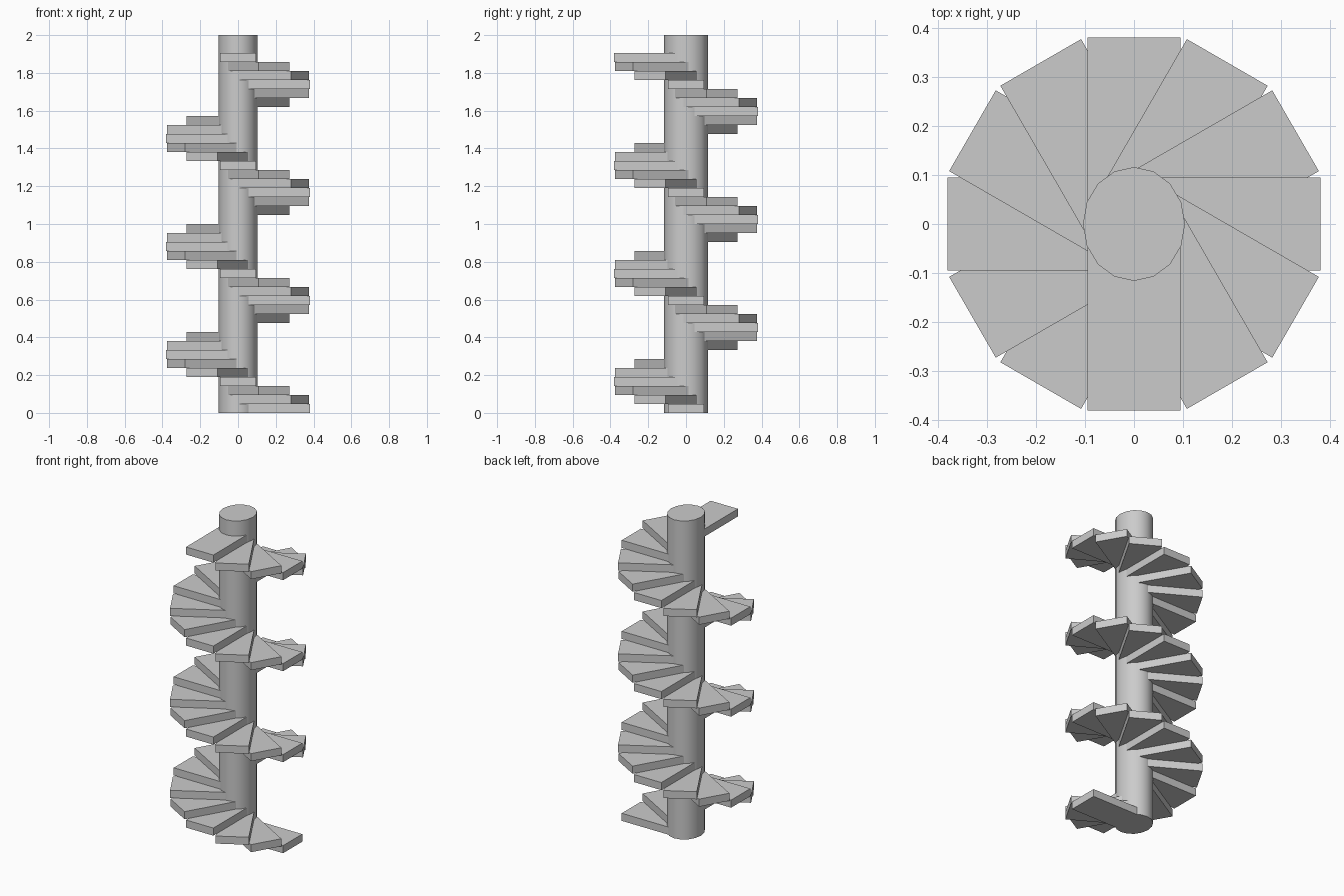
import bpy, bmesh
from math import radians
from mathutils import Matrix

if "Cube" in bpy.data.objects:
    bpy.data.objects.remove(bpy.data.objects["Cube"])

STEPS = 40
RISE = 1.905 / STEPS      # height of one tread
REACH, WIDTH = 0.38, 0.19

# Central column, slightly oval
bpy.ops.mesh.primitive_cylinder_add(vertices=16, radius=1, depth=2, location=(0, 0, 1))
column = bpy.context.object
column.name = "column"
column.scale = (0.104, 0.116, 1)
bpy.ops.object.transform_apply(location=False, rotation=False, scale=True)
bpy.ops.object.shade_smooth_by_angle(angle=radians(40))

# Shared tread block, running from the axis outwards along +x
mesh = bpy.data.meshes.new("tread")
bm = bmesh.new()
bmesh.ops.create_cube(bm, size=1, matrix=Matrix.Translation((REACH / 2, 0, RISE / 2))
                      @ Matrix.Diagonal((REACH, WIDTH, RISE, 1)))
bm.to_mesh(mesh)
bm.free()

# Treads climb clockwise, twelve per turn
for i in range(STEPS):
    tread = bpy.data.objects.new(f"tread_{i + 1:02d}", mesh)
    tread.location.z = i * RISE
    tread.rotation_euler.z = radians(-30 * i)
    bpy.context.collection.objects.link(tread)
